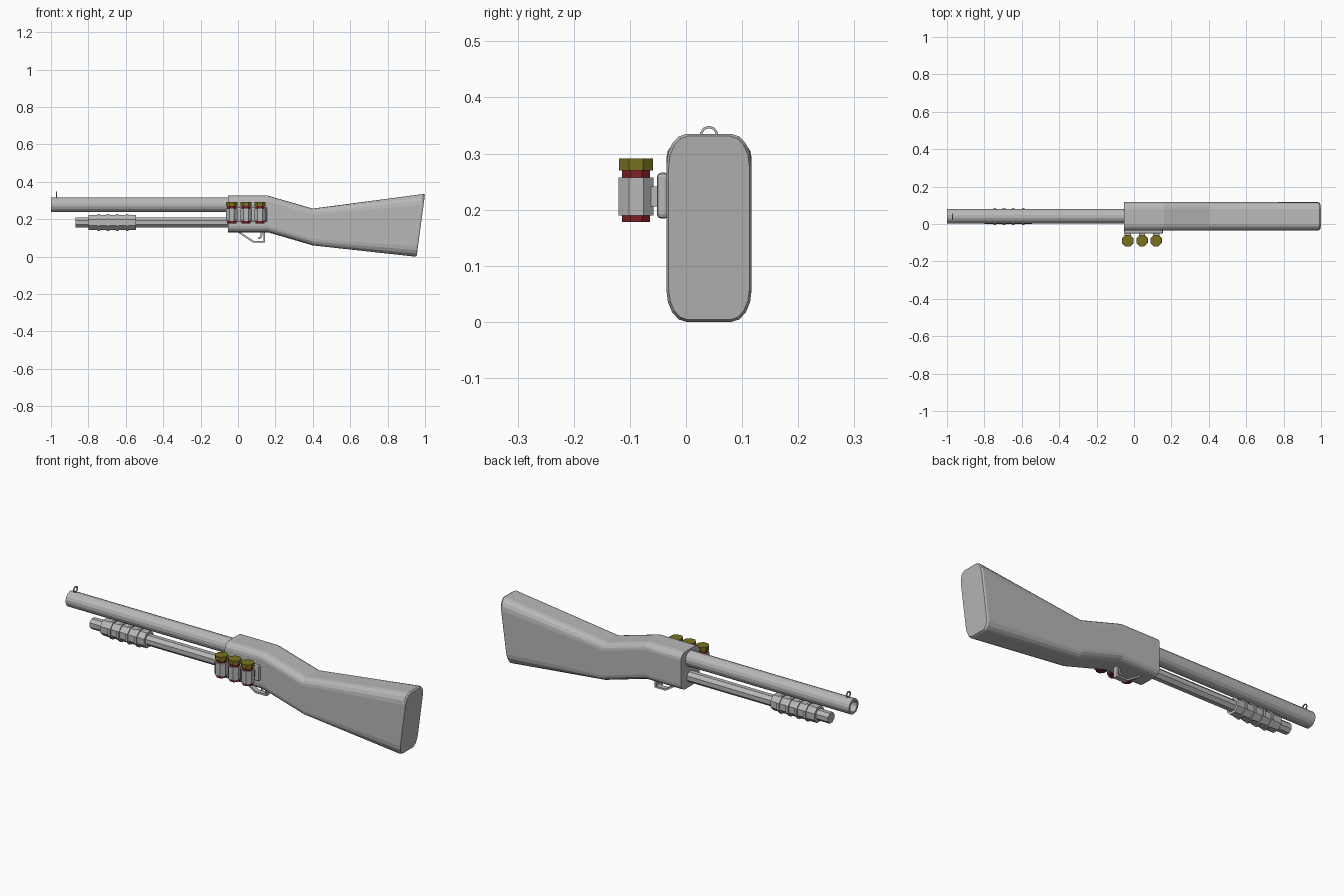
import bpy, bmesh, math
from mathutils import Vector

if "Cube" in bpy.data.objects:
    bpy.data.objects.remove(bpy.data.objects["Cube"])

YC = 0.041  # centre plane of the gun


def material(name, rgb):
    m = bpy.data.materials.new(name)
    m.diffuse_color = (*rgb, 1)
    m.use_nodes = True
    m.node_tree.nodes["Principled BSDF"].inputs["Base Color"].default_value = m.diffuse_color
    return m


GREY = material("grey", (0.48, 0.48, 0.48))
RED = material("shell_red", (0.22, 0.014, 0.018))
OLIVE = material("shell_brass", (0.19, 0.165, 0.014))


def finish(name, bm, mat):
    bmesh.ops.recalc_face_normals(bm, faces=bm.faces)
    me = bpy.data.meshes.new(name)
    bm.to_mesh(me)
    bm.free()
    me.materials.append(mat)
    ob = bpy.data.objects.new(name, me)
    bpy.context.collection.objects.link(ob)
    return ob


def skin(name, rings, mat):
    """Bridge a list of equal-length point rings and cap both ends."""
    bm = bmesh.new()
    vs = [[bm.verts.new(p) for p in r] for r in rings]
    n = len(rings[0])
    for a, b in zip(vs, vs[1:]):
        for i in range(n):
            j = (i + 1) % n
            bm.faces.new((a[i], a[j], b[j], b[i]))
    bm.faces.new(vs[0])
    bm.faces.new(vs[-1])
    return finish(name, bm, mat)


def lathe(name, profile, centre, axis, sides, mat):
    """Turn (position, radius) pairs around the x or z axis."""
    rings = []
    for t, r in profile:
        ring = []
        for i in range(sides):
            a = 2 * math.pi * (i + 0.5) / sides
            u, v = r * math.cos(a), r * math.sin(a)
            off = (t, u, v) if axis == "x" else (u, v, t)
            ring.append(Vector(centre) + Vector(off))
        rings.append(ring)
    return skin(name, rings, mat)


def strip(name, path, width, thick, mat):
    """Flat band following an x-z path, centred on the gun plane."""
    pts = [Vector(p) for p in path]
    rings = []
    for i, p in enumerate(pts):
        d0 = (p - pts[i - 1]).normalized() if i else None
        d1 = (pts[i + 1] - p).normalized() if i < len(pts) - 1 else None
        d0, d1 = d0 or d1, d1 or d0
        t = (d0 + d1).normalized()
        n = Vector((-t.y, t.x)) * (thick / 2 / max(0.5, t.dot(d0)))
        rings.append([(p.x + s * n.x, YC + w * width / 2, p.y + s * n.y)
                      for s, w in ((1, 1), (1, -1), (-1, -1), (-1, 1))])
    return skin(name, rings, mat)


def box(name, lo, hi, mat):
    return skin(name, [[(x, lo[1], lo[2]), (x, hi[1], lo[2]),
                        (x, hi[1], hi[2]), (x, lo[1], hi[2])]
                       for x in (lo[0], hi[0])], mat)


# Receiver and stock: rounded cross-section lofted along the gun
def body_ring(xb, zb, xt, zt, inset=0.0):
    half, r, seg, ring = 0.076, 0.036, 4, []
    for k, (sy, sz) in enumerate(((1, 1), (-1, 1), (-1, -1), (1, -1))):
        for i in range(seg + 1):
            a = math.pi / 2 * (k + i / seg)
            y = sy * (half - r) + r * math.cos(a)
            f = 0.5 + sz * (0.5 - 0.17) + 0.17 * math.sin(a)
            y *= 1 - inset / half
            f = 0.5 + (f - 0.5) * (1 - 2 * inset / (zt - zb))
            ring.append((xb + (xt - xb) * f, YC + y, zb + (zt - zb) * f))
    return ring


skin("receiver_and_stock", [
    body_ring(-0.053, 0.13, -0.053, 0.326),
    body_ring(0.16, 0.13, 0.16, 0.326),
    body_ring(0.40, 0.06, 0.40, 0.257),
    body_ring(0.947, 0.0, 0.992, 0.335),
    body_ring(0.955, 0.0, 1.0, 0.335, 0.004)], GREY)

# Barrel with open bore
lathe("barrel", [(-0.04, 0.04), (-1.0, 0.04), (-1.0, 0.028), (-0.6, 0.028)],
      (0, YC, 0.277), "x", 16, GREY)

# Ring sight
bm = bmesh.new()
quads = []
for i in range(10):
    a = 2 * math.pi * i / 10 + math.pi / 10
    quads.append([bm.verts.new((x, YC + r * math.cos(a), 0.333 + r * math.sin(a)))
                  for x, r in ((-0.973, 0.0165), (-0.967, 0.0165),
                               (-0.967, 0.012), (-0.973, 0.012))])
for i in range(10):
    a, b = quads[i], quads[(i + 1) % 10]
    for j in range(4):
        k = (j + 1) % 4
        bm.faces.new((a[j], a[k], b[k], b[j]))
finish("ring_sight", bm, GREY)

# Magazine tube and ribbed pump grip
MAG = (0, YC, 0.183)
lathe("magazine_tube", [(-0.87, 0.029), (-0.04, 0.029)], MAG, "x", 8, GREY)
pump = [(-0.80, 0.043)]
for x in (-0.745, -0.695, -0.645, -0.592):
    pump += [(x - 0.007, 0.043), (x - 0.007, 0.049),
             (x + 0.007, 0.049), (x + 0.007, 0.043)]
pump.append((-0.545, 0.043))
lathe("pump_grip", pump, MAG, "x", 8, GREY)

# Trigger guard and trigger
strip("trigger_guard", [(0.0, 0.134), (0.082, 0.08), (0.141, 0.08), (0.141, 0.14)],
      0.026, 0.009, GREY)
strip("trigger", [(0.125, 0.14), (0.126, 0.115), (0.12, 0.102), (0.108, 0.097)],
      0.012, 0.009, GREY)

# Side plate for the shell carrier
plate = box("shell_plate", (-0.053, -0.052, 0.184), (0.155, -0.03, 0.266), GREY)
bev = plate.modifiers.new("bevel", "BEVEL")
bev.width, bev.segments = 0.008, 2

# Three spare shells in holders
for n, x in enumerate((-0.033, 0.043, 0.118), 1):
    c = (x, -0.089, 0)
    box(f"holder_mount_{n}", (x - 0.017, -0.065, 0.206), (x + 0.017, -0.05, 0.241), GREY)
    lathe(f"shell_holder_{n}", [(0.19, 0.0335), (0.257, 0.0335)], c, "z", 8, GREY)
    lathe(f"shell_case_{n}", [(0.178, 0.0268), (0.275, 0.0268)], c, "z", 8, RED)
    lathe(f"shell_base_{n}", [(0.27, 0.0328), (0.291, 0.0328)], c, "z", 8, OLIVE)
